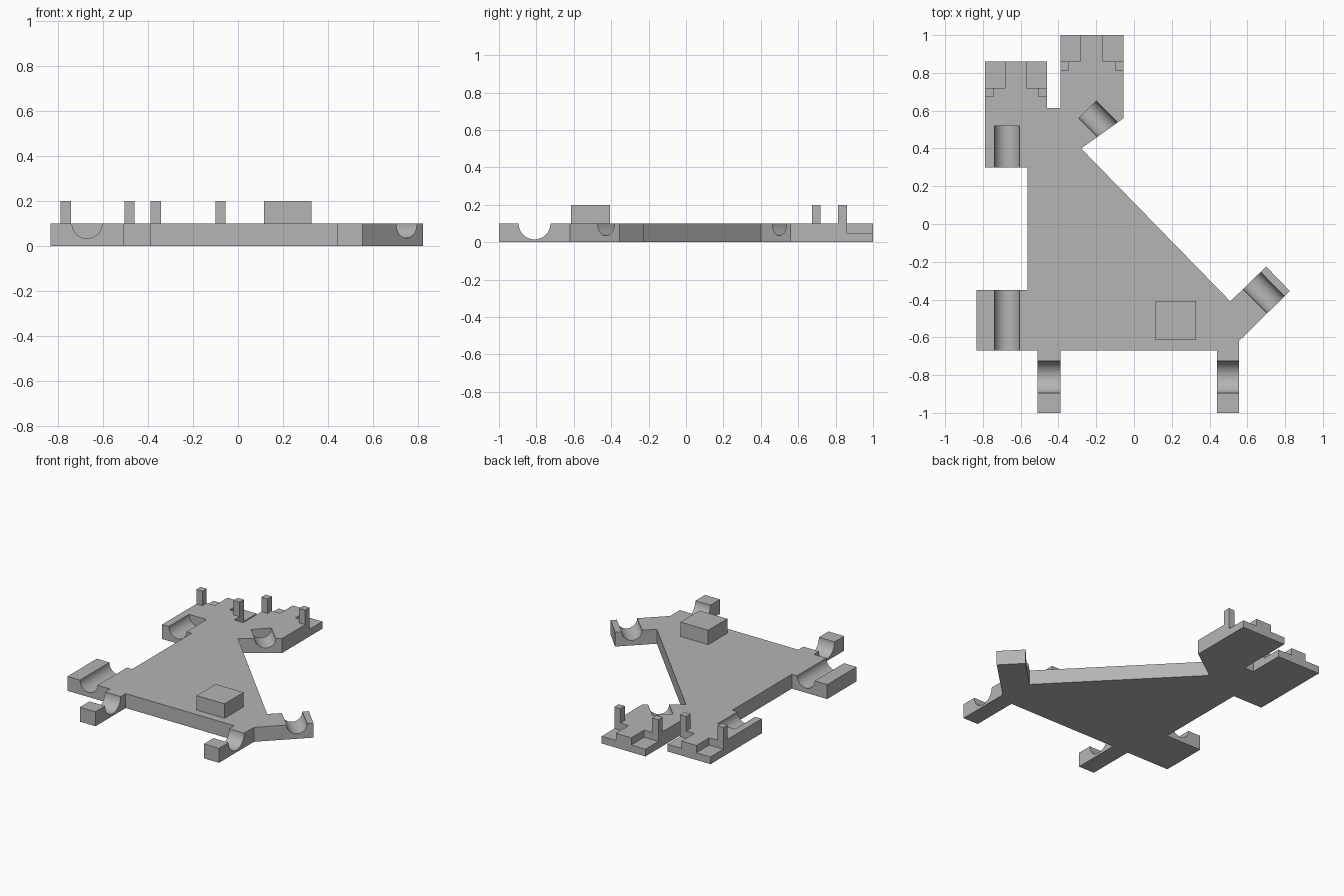
import bpy, bmesh, math
from mathutils import Vector

cube = bpy.data.objects.get("Cube")
if cube:
    bpy.data.objects.remove(cube, do_unlink=True)

TOP = 0.1   # plate thickness
HIGH = 0.2  # top of pegs and block

grey = bpy.data.materials.new("plain_grey")
grey.use_nodes = True
grey.diffuse_color = (0.46, 0.46, 0.46, 1)
grey.node_tree.nodes["Principled BSDF"].inputs["Base Color"].default_value = (0.46, 0.46, 0.46, 1)


def add_object(name, bm):
    mesh = bpy.data.meshes.new(name)
    bmesh.ops.recalc_face_normals(bm, faces=bm.faces)
    bm.to_mesh(mesh)
    bm.free()
    mesh.materials.append(grey)
    obj = bpy.data.objects.new(name, mesh)
    bpy.context.collection.objects.link(obj)
    return obj


def prism(name, outline, z0, z1):
    bm = bmesh.new()
    face = bm.faces.new([bm.verts.new((x, y, z0)) for x, y in outline])
    up = bmesh.ops.extrude_face_region(bm, geom=[face])["geom"]
    moved = [v for v in up if isinstance(v, bmesh.types.BMVert)]
    bmesh.ops.translate(bm, verts=moved, vec=(0, 0, z1 - z0))
    return add_object(name, bm)


def box(name, x0, x1, y0, y1, z0, z1):
    return prism(name, [(x0, y0), (x1, y0), (x1, y1), (x0, y1)], z0, z1)


def rod(start, end, radius):
    """Lying cylinder centred on the plate's top surface."""
    a, b = Vector((*start, TOP)), Vector((*end, TOP))
    bm = bmesh.new()
    bmesh.ops.create_cone(bm, cap_ends=True, segments=48, radius1=radius,
                          radius2=radius, depth=(b - a).length)
    turn = (b - a).to_track_quat('Z', 'Y').to_matrix()
    bmesh.ops.rotate(bm, verts=bm.verts, cent=(0, 0, 0), matrix=turn)
    bmesh.ops.translate(bm, verts=bm.verts, vec=(a + b) / 2)
    return add_object("slot_cutter", bm)


# Base plate outline with its arms and prongs
plate = prism("base_plate", [
    (-0.79, 0.86), (-0.46, 0.86), (-0.46, 0.615), (-0.39, 0.615),
    (-0.39, 1), (-0.055, 1), (-0.055, 0.56), (-0.28, 0.4),
    (0.51, -0.41), (0.70, -0.225), (0.825, -0.355), (0.555, -0.62),
    (0.555, -1), (0.44, -1), (0.44, -0.67), (-0.39, -0.67),
    (-0.39, -1), (-0.51, -1), (-0.51, -0.67), (-0.835, -0.67),
    (-0.835, -0.35), (-0.565, -0.35), (-0.565, 0.30), (-0.79, 0.30)], 0, TOP)

# Round channels
cutters = [
    rod((-0.672, 0.2), (-0.672, 0.52), 0.067),
    rod((-0.672, -0.75), (-0.672, -0.3), 0.067),
    rod((-0.55, -0.81), (-0.35, -0.81), 0.085),
    rod((0.40, -0.81), (0.60, -0.81), 0.085),
    rod((0.58, -0.256), (0.80, -0.477), 0.065),
    rod((-0.246, 0.605), (-0.06, 0.419), 0.065),
]

# Each rear tab has lowered corners with a peg in front of each
for side, x0, x1, back in (("right", -0.79, -0.46, 0.86), ("left", -0.39, -0.055, 1.0)):
    step = back - 0.14
    for edge, outer, sign in (("outer" if side == "right" else "inner", x0, 1),
                              ("inner" if side == "right" else "outer", x1, -1)):
        lo, hi = sorted((outer - sign * 0.02, outer + sign * 0.108))
        cutters.append(box("corner_cutter", lo, hi, step, back + 0.05, 0.05, 0.15))
        lo, hi = sorted((outer, outer + sign * 0.046))
        box(f"{side}_tab_{edge}_peg", lo, hi, step - 0.047, step, TOP, HIGH)

# Raised block
box("raised_block", 0.115, 0.328, -0.615, -0.407, TOP, HIGH)

# Cut the channels and corners
bpy.ops.object.select_all(action='DESELECT')
plate.select_set(True)
bpy.context.view_layer.objects.active = plate
for cutter in cutters:
    cutter.hide_render = True
    mod = plate.modifiers.new("cut", 'BOOLEAN')
    mod.operation = 'DIFFERENCE'
    mod.solver = 'EXACT'
    mod.object = cutter
    bpy.ops.object.modifier_apply(modifier=mod.name)
    bpy.data.objects.remove(cutter, do_unlink=True)
bpy.ops.object.shade_smooth_by_angle(angle=math.radians(25))
